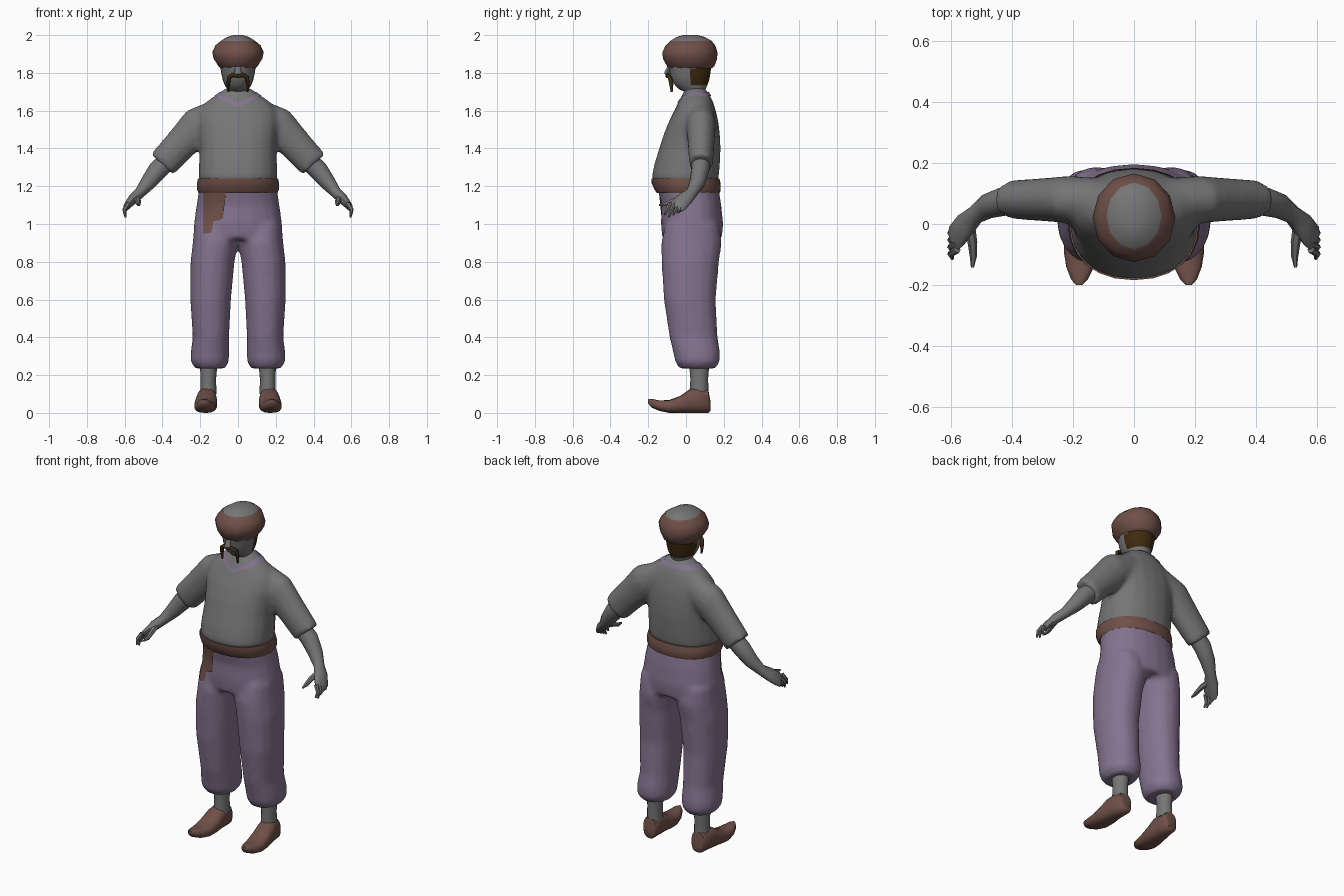
import bpy, bmesh, math
from mathutils import Vector
from mathutils.bvhtree import BVHTree

if "Cube" in bpy.data.objects:
    bpy.data.objects.remove(bpy.data.objects["Cube"])


def material(name, rgb):
    m = bpy.data.materials.new(name)
    m.diffuse_color = (*rgb, 1)
    m.use_nodes = True
    m.node_tree.nodes["Principled BSDF"].inputs["Base Color"].default_value = m.diffuse_color
    return m


GREY = material("grey", (0.18, 0.18, 0.18))
PURPLE = material("muted purple", (0.235, 0.175, 0.28))
BROWN = material("red brown", (0.16, 0.08, 0.065))
DARK = material("dark brown", (0.05, 0.024, 0.005))


def loft(bm, sections, axis=None, ref=(0, 1, 0), n=16, p=2.0):
    """Skin elliptical rings (x, y, z, ra, rb); rings follow the path unless axis is given."""
    pts = [Vector(s[:3]) for s in sections]
    rings = []
    for i, s in enumerate(sections):
        d = Vector(axis) if axis else pts[min(i + 1, len(pts) - 1)] - pts[max(i - 1, 0)]
        d.normalize()
        u = Vector(ref).cross(d).normalized()
        v = d.cross(u)
        ring = []
        for k in range(n):
            a = 2 * math.pi * k / n
            c, w = math.cos(a), math.sin(a)
            c = math.copysign(abs(c) ** (2 / p), c)
            w = math.copysign(abs(w) ** (2 / p), w)
            ring.append(bm.verts.new(pts[i] + u * c * s[3] + v * w * s[4]))
        rings.append(ring)
    for r0, r1 in zip(rings, rings[1:]):
        for k in range(n):
            bm.faces.new((r0[k], r0[(k + 1) % n], r1[(k + 1) % n], r1[k]))
    bm.faces.new(rings[0][::-1])
    bm.faces.new(rings[-1])


def body(bm, rows, n=20, p=2.2):
    """Upright loft from rows (z, front y, back y, left x, right x)."""
    loft(bm, [((l + r) / 2, (f + b) / 2, z, (r - l) / 2, (b - f) / 2)
              for z, f, b, l, r in rows], axis=(0, 0, 1), n=n, p=p)


def sym(rows):
    return [(z, f, b, -w, w) for z, f, b, w in rows]


def finish(name, bm, mats, rule=None, angle=50, blend=False):
    bmesh.ops.recalc_face_normals(bm, faces=bm.faces[:])
    for f in bm.faces:
        f.smooth = True
        if rule:
            f.material_index = rule(f.calc_center_median())
    me = bpy.data.meshes.new(name)
    bm.to_mesh(me)
    bm.free()
    for m in mats:
        me.materials.append(m)
    me.set_sharp_from_angle(angle=math.radians(angle))
    ob = bpy.data.objects.new(name, me)
    bpy.context.collection.objects.link(ob)
    if blend:  # weld overlapping volumes into one cloth surface
        r = ob.modifiers.new("weld", "REMESH")
        r.mode, r.voxel_size, r.use_smooth_shade = "VOXEL", 0.014, True
        s = ob.modifiers.new("soften", "SMOOTH")
        s.factor, s.iterations = 0.5, 6
    return ob


# shirt: torso plus short sleeves
bm = bmesh.new()
body(bm, sym([(1.22, -.172, .168, .203), (1.25, -.182, .174, .21), (1.32, -.167, .18, .207),
              (1.40, -.142, .183, .203), (1.47, -.12, .18, .207), (1.54, -.092, .172, .215),
              (1.60, -.062, .158, .205), (1.65, -.037, .142, .165), (1.69, -.017, .122, .105),
              (1.72, -.002, .102, .065)]))
for s in (1, -1):
    loft(bm, [(s * .10, .075, 1.575, .09, .075), (s * .21, .08, 1.52, .102, .079),
              (s * .305, .08, 1.42, .088, .071), (s * .402, .08, 1.315, .082, .064)], n=14)
shirt = finish("shirt", bm, [GREY], blend=True)

# trousers: hips plus two baggy legs
bm = bmesh.new()
body(bm, sym([(1.21, -.155, .17, .203), (1.10, -.13, .187, .22), (1.0, -.133, .197, .234),
              (.92, -.125, .19, .236)]))
for s in (1, -1):
    leg = [(1.0, -.11, .175, .03, .232), (.9, -.132, .19, .0, .24), (.8, -.13, .175, .018, .252),
           (.6, -.118, .158, .037, .253), (.4, -.088, .168, .047, .24), (.32, -.068, .181, .046, .251),
           (.27, -.058, .18, .048, .252), (.235, -.035, .155, .07, .225)]
    body(bm, [(z, f, b, min(s * i, s * o), max(s * i, s * o)) for z, f, b, i, o in leg], n=16)
trousers = finish("trousers", bm, [PURPLE], blend=True)

# waist sash
bm = bmesh.new()
body(bm, sym([(1.165, -.155, .178, .209), (1.18, -.165, .184, .216), (1.215, -.182, .183, .217),
              (1.24, -.184, .177, .212)]), n=24)
finish("waist_sash", bm, [BROWN])

# thin patches projected on the clothes
bpy.context.view_layer.update()
dg = bpy.context.evaluated_depsgraph_get()


def patch(name, target, grid, mat):
    tree = BVHTree.FromObject(target, dg)
    bm = bmesh.new()
    rows = []
    for row in grid:
        out = []
        for origin, d in row:
            hit = tree.ray_cast(origin, d)[0]
            out.append(bm.verts.new((hit or origin + d) - d * .006))
        rows.append(out)
    for a, b in zip(rows, rows[1:]):
        for k in range(len(a) - 1):
            bm.faces.new((a[k], b[k], b[k + 1], a[k + 1]))
    return finish(name, bm, [mat])


# hanging sash end with a stepped lower edge
fwd = Vector((0, 1, 0))
tail = [(-.185, .95), (-.165, .95), (-.14, .955), (-.13, 1.015), (-.10, 1.02), (-.08, 1.03), (-.065, 1.16)]
patch("sash_tail", trousers,
      [[(Vector((x, -1, 1.18 + (zb - 1.18) * k / 8)), fwd) for k in range(9)] for x, zb in tail], BROWN)

# collar band dipping to a V at the front
ring = []
for k in range(-24, 25):
    a = math.pi * k / 24
    d = Vector((math.sin(a), -math.cos(a), 0))
    z = 1.678 - .058 * max(0, 1 - abs(a) / 1.2)
    ring.append([(Vector((0, .06, z + h)) + d, -d) for h in (0, .01, .02)])
patch("collar", shirt, ring, PURPLE)

# head and neck, with a band of hair at the back
bm = bmesh.new()
body(bm, sym([(1.64, .0, .11, .06), (1.70, -.005, .10, .056), (1.712, -.035, .103, .056),
              (1.735, -.058, .113, .07), (1.76, -.075, .122, .08), (1.79, -.085, .128, .087),
              (1.82, -.088, .132, .092), (1.86, -.1, .135, .1)]), n=24, p=2)
finish("head", bm, [GREY, DARK], lambda c: int(c.y > .035 and 1.735 < c.z < 1.85))

bm = bmesh.new()
loft(bm, [(0, -.085, 1.845, .012, .008), (0, -.098, 1.81, .017, .014), (0, -.1, 1.795, .02, .015),
          (0, -.085, 1.782, .012, .006)], axis=(0, 0, 1), n=8)
finish("nose", bm, [GREY])

# moustache with drooping ends
bm = bmesh.new()
for s in (1, -1):
    loft(bm, [(0, -.1, 1.782, .009, .009), (s * .028, -.098, 1.79, .011, .01),
              (s * .048, -.085, 1.775, .011, .011), (s * .052, -.078, 1.74, .009, .011),
              (s * .051, -.075, 1.70, .005, .006)], n=8)
finish("moustache", bm, [DARK])

# turban roll around a pale crown
bm = bmesh.new()
body(bm, sym([(1.82, -.08, .13, .088), (1.835, -.1, .15, .103), (1.875, -.122, .165, .129),
              (1.91, -.125, .166, .136), (1.945, -.108, .155, .12), (1.97, -.082, .135, .09),
              (1.99, -.05, .10, .058), (2.0, -.015, .06, .025)]), n=12, p=2)
finish("turban", bm, [BROWN, GREY], lambda c: int(c.z > 1.972))

for s, side in ((1, "left"), (-1, "right")):
    # forearm, palm, fingers and thumb
    bm = bmesh.new()
    loft(bm, [(s * .36, .08, 1.345, .05, .05), (s * .425, .075, 1.285, .052, .048),
              (s * .475, .06, 1.22, .042, .042), (s * .52, .03, 1.165, .029, .031),
              (s * .553, -.002, 1.135, .028, .042), (s * .583, -.04, 1.10, .02, .046),
              (s * .592, -.055, 1.085, .012, .04)], n=12)
    for k in range(4):
        y = -.015 - .023 * k
        loft(bm, [(s * .58, y, 1.11, .013, .012), (s * .602, y - .015, 1.075, .011, .011),
                  (s * .596, y - .03, 1.035 + .012 * abs(k - 2), .005, .005)], n=6)
    loft(bm, [(s * .54, .0, 1.14, .018, .018), (s * .53, -.06, 1.125, .016, .015),
              (s * .527, -.105, 1.105, .012, .012), (s * .53, -.142, 1.10, .005, .005)],
         ref=(0, 0, 1), n=6)
    finish(side + "_arm", bm, [GREY])

    # ankle
    bm = bmesh.new()
    loft(bm, [(s * .157, .07, .10, .043, .05), (s * .157, .07, .18, .041, .047),
              (s * .155, .07, .28, .048, .055)], n=12)
    finish(side + "_ankle", bm, [GREY])

    # slipper with a turned-up toe: y, sole z, top z, half width
    bm = bmesh.new()
    shoe = [(.13, .012, .06, .028), (.118, 0, .122, .042), (.06, 0, .136, .05), (.02, 0, .126, .055),
            (-.03, 0, .09, .06), (-.09, 0, .068, .058), (-.14, .01, .066, .047),
            (-.182, .028, .074, .028), (-.2, .05, .072, .01)]
    loft(bm, [(s * (.168 - .06 * y), y, (a + b) / 2, (b - a) / 2, w) for y, a, b, w in shoe],
         axis=(0, -1, 0), ref=(1, 0, 0), n=14, p=2.5)
    finish(side + "_slipper", bm, [BROWN])
